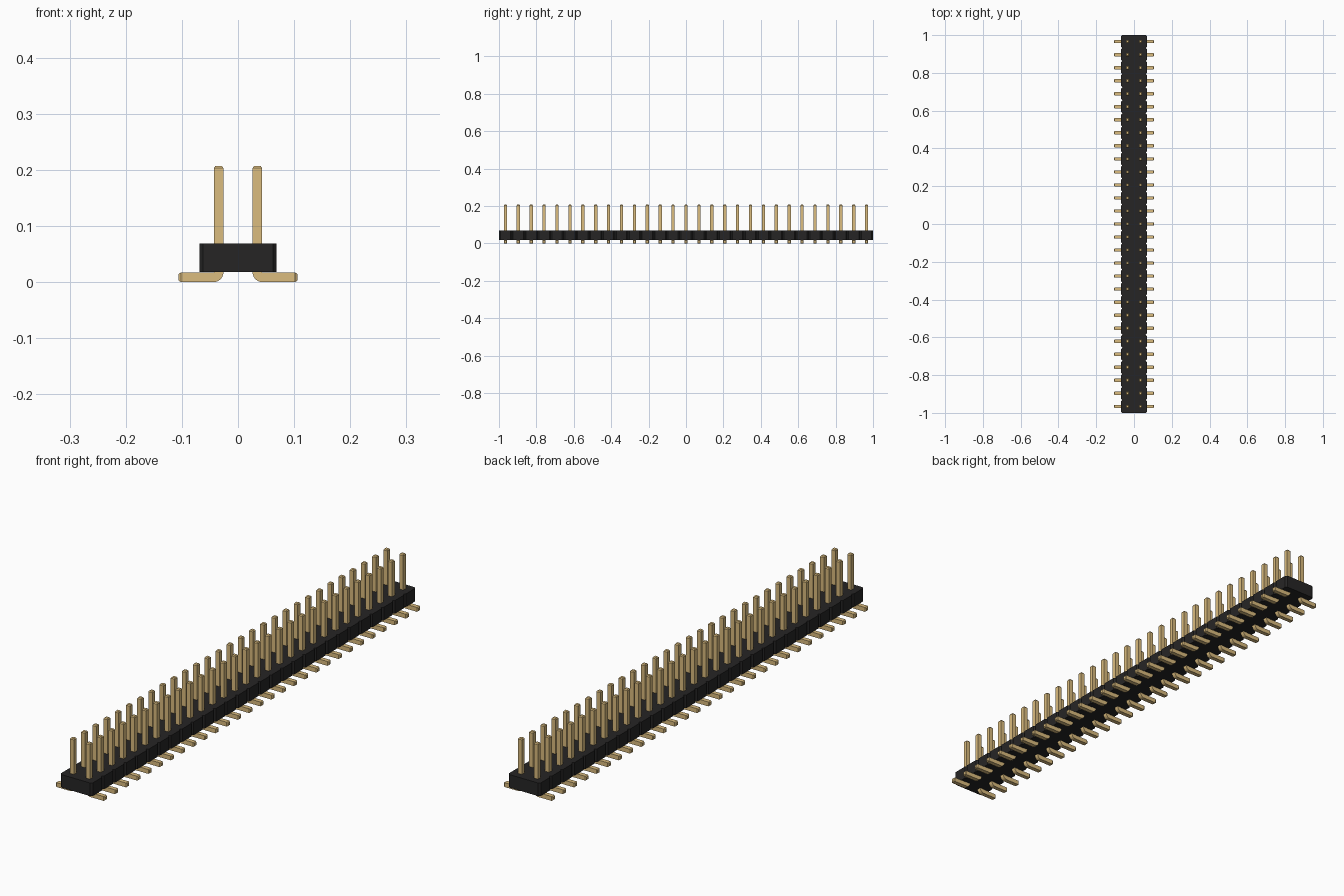
import bpy, bmesh, math

cube = bpy.data.objects.get("Cube")
if cube:
    bpy.data.objects.remove(cube, do_unlink=True)

COUNT = 29               # pins per row
PITCH = 2.0 / COUNT
PIN = 0.017              # pin thickness
FOOT_END, TIP = 0.106, 0.207
BODY_LOW, BODY_TOP = 0.018, 0.069
CHAMFER = 0.007          # notch between body segments
TAPER = 0.004            # chamfer on the pin ends


def material(name, rgb):
    m = bpy.data.materials.new(name)
    m.use_nodes = True
    m.diffuse_color = (*rgb, 1)
    m.node_tree.nodes["Principled BSDF"].inputs["Base Color"].default_value = (*rgb, 1)
    return m


def make_object(name, bm, mat):
    bmesh.ops.recalc_face_normals(bm, faces=bm.faces)
    mesh = bpy.data.meshes.new(name)
    bm.to_mesh(mesh)
    bm.free()
    mesh.materials.append(mat)
    ob = bpy.data.objects.new(name, mesh)
    bpy.context.collection.objects.link(ob)
    return ob


black = material("black plastic", (0.0193, 0.0186, 0.0186))
gold = material("gold plating", (0.708, 0.504, 0.211))

# Body: a row of chamfered segments extruded from one outline
half = PITCH
side = []
for i in range(COUNT):
    y0 = -1 + i * PITCH
    y1 = y0 + PITCH
    side += [(half - CHAMFER, y0), (half, y0 + CHAMFER), (half, y1 - CHAMFER)]
side.append((half - CHAMFER, 1))
outline = side + [(-x, y) for x, y in reversed(side)]
bm = bmesh.new()
base = bm.faces.new([bm.verts.new((x, y, BODY_LOW)) for x, y in outline])
top = bmesh.ops.extrude_face_region(bm, geom=[base])["geom"]
bmesh.ops.translate(bm, vec=(0, 0, BODY_TOP - BODY_LOW),
                    verts=[v for v in top if isinstance(v, bmesh.types.BMVert)])
make_object("housing", bm, black)

# Pin: square sections lofted along foot, bend and post
r_in = 0.0006
r_out = r_in + PIN
x_in = PITCH / 2 + PIN / 2        # outward face of the post
cx, cz = x_in + r_in, r_out       # centre of the bend
w = PIN / 2
t = TAPER * 0.7
# Each section: inner point, outer point, half width in y
sections = [((FOOT_END, PIN - t), (FOOT_END, t), w - t),
            ((FOOT_END - TAPER, PIN), (FOOT_END - TAPER, 0), w)]
STEPS = 8
for i in range(STEPS + 1):
    a = math.radians(90) * i / STEPS
    s, c = math.sin(a), math.cos(a)
    sections.append(((cx - r_in * s, cz - r_in * c),
                     (cx - r_out * s, cz - r_out * c), w))
x_out = x_in - PIN
sections += [((x_in, TIP - TAPER), (x_out, TIP - TAPER), w),
             ((x_in - t, TIP), (x_out + t, TIP), w - t)]

bm = bmesh.new()
rings = []
for (ax, az), (bx, bz), hw in sections:
    rings.append([bm.verts.new(p) for p in
                  ((ax, -hw, az), (ax, hw, az), (bx, hw, bz), (bx, -hw, bz))])
for r0, r1 in zip(rings, rings[1:]):
    for k in range(4):
        n = (k + 1) % 4
        bm.faces.new((r0[k], r0[n], r1[n], r1[k]))
bm.faces.new(rings[0])
bm.faces.new(rings[-1])
bmesh.ops.translate(bm, verts=bm.verts, vec=(0, -1 + PITCH / 2, 0))
pins = make_object("pins", bm, gold)
bpy.ops.object.select_all(action='DESELECT')
pins.select_set(True)
bpy.context.view_layer.objects.active = pins
bpy.ops.object.shade_smooth_by_angle(angle=math.radians(25))

# Second row and repeats along the housing
mirror = pins.modifiers.new("both rows", 'MIRROR')
mirror.use_axis = (True, False, False)
mirror.use_mirror_merge = False
array = pins.modifiers.new("along housing", 'ARRAY')
array.count = COUNT
array.use_relative_offset = False
array.use_constant_offset = True
array.constant_offset_displace = (0, PITCH, 0)
